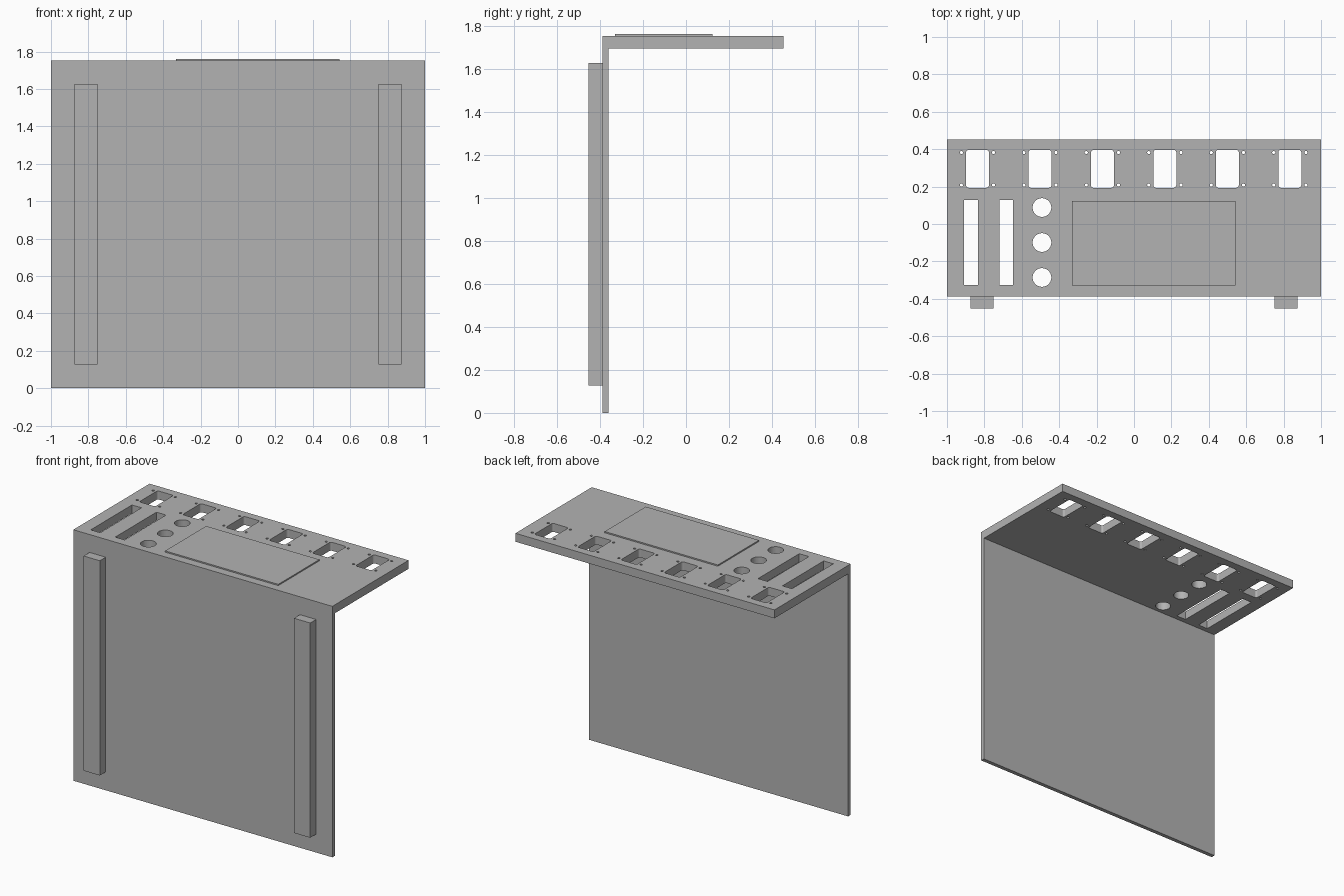
import bpy
import bmesh
from math import cos, sin, pi
from mathutils import Vector

default = bpy.data.objects.get("Cube")
if default:
    bpy.data.objects.remove(default, do_unlink=True)

grey = bpy.data.materials.new("plain grey")
grey.use_nodes = True
colour = (0.45, 0.45, 0.45, 1)
grey.diffuse_color = colour
grey.node_tree.nodes["Principled BSDF"].inputs["Base Color"].default_value = colour

FRONT, BACK = -0.388, 0.453
TOP, SHELF_BOTTOM = 1.752, 1.693


def prism(bm, points, direction):
    """Extrude a closed outline along a direction."""
    face = bm.faces.new([bm.verts.new(p) for p in points])
    out = bmesh.ops.extrude_face_region(bm, geom=[face], use_keep_orig=True)
    verts = [g for g in out["geom"] if isinstance(g, bmesh.types.BMVert)]
    bmesh.ops.translate(bm, verts=verts, vec=Vector(direction))


def finish(bm, name):
    bmesh.ops.recalc_face_normals(bm, faces=bm.faces[:])
    mesh = bpy.data.meshes.new(name)
    bm.to_mesh(mesh)
    bm.free()
    mesh.materials.append(grey)
    obj = bpy.data.objects.new(name, mesh)
    bpy.context.collection.objects.link(obj)
    return obj


def box(name, x, y, z):
    bm = bmesh.new()
    outline = [(x[i], y[j], z[0]) for i, j in ((0, 0), (1, 0), (1, 1), (0, 1))]
    prism(bm, outline, (0, 0, z[1] - z[0]))
    return finish(bm, name)


def hole(bm, x, y, w=0, h=0, r=0, steps=6):
    """Vertical cutter: a w by h rectangle with corner radius r."""
    points = []
    for k, (sx, sy) in enumerate(((1, 1), (-1, 1), (-1, -1), (1, -1))):
        cx, cy = x + sx * (w / 2 - r), y + sy * (h / 2 - r)
        for i in range(steps if r else 1):
            a = (k + (i + 0.5) / steps) * pi / 2
            points.append((cx + r * cos(a), cy + r * sin(a), SHELF_BOTTOM - 0.05))
    prism(bm, points, (0, 0, 0.2))


# L-shaped body: upright panel and shelf in one piece
bm = bmesh.new()
profile = [(FRONT, 0), (-0.36, 0), (-0.36, SHELF_BOTTOM),
           (BACK, SHELF_BOTTOM), (BACK, TOP), (FRONT, TOP)]
prism(bm, [(-1, y, z) for y, z in profile], (2, 0, 0))
body = finish(bm, "panel_and_shelf")

# Openings in the shelf
bm = bmesh.new()
for i in range(6):
    x, y = -0.837 + 0.334 * i, 0.295
    hole(bm, x, y, 0.123, 0.203, 0.015)
    for sx in (-1, 1):
        for sy in (-1, 1):
            hole(bm, x + sx * 0.086, y + sy * 0.087, 0.017, 0.017, 0.0085, 4)
for x in (-0.872, -0.683):
    hole(bm, x, -0.099, 0.074, 0.455)
for i in range(3):
    hole(bm, -0.492, 0.088 - 0.187 * i, 0.1, 0.1, 0.05, 10)
cutter = finish(bm, "shelf_cutter")
cutter.hide_render = True

# Cut the openings and keep the result as plain geometry
cut = body.modifiers.new("openings", "BOOLEAN")
cut.operation = "DIFFERENCE"
cut.solver = "EXACT"
cut.object = cutter
bpy.context.view_layer.update()
graph = bpy.context.evaluated_depsgraph_get()
result = bpy.data.meshes.new_from_object(body.evaluated_get(graph))
body.modifiers.clear()
body.data = result
bpy.data.objects.remove(cutter, do_unlink=True)

# Thin raised plate on the shelf
box("raised_plate", (-0.332, 0.542), (-0.33, 0.123), (TOP, TOP + 0.009))

# Vertical battens on the front of the panel
for side, s in (("left", 1), ("right", -1)):
    xs = sorted((s * 0.75, s * 0.875))
    box(side + "_batten", xs, (-0.453, FRONT), (0.128, 1.627))
